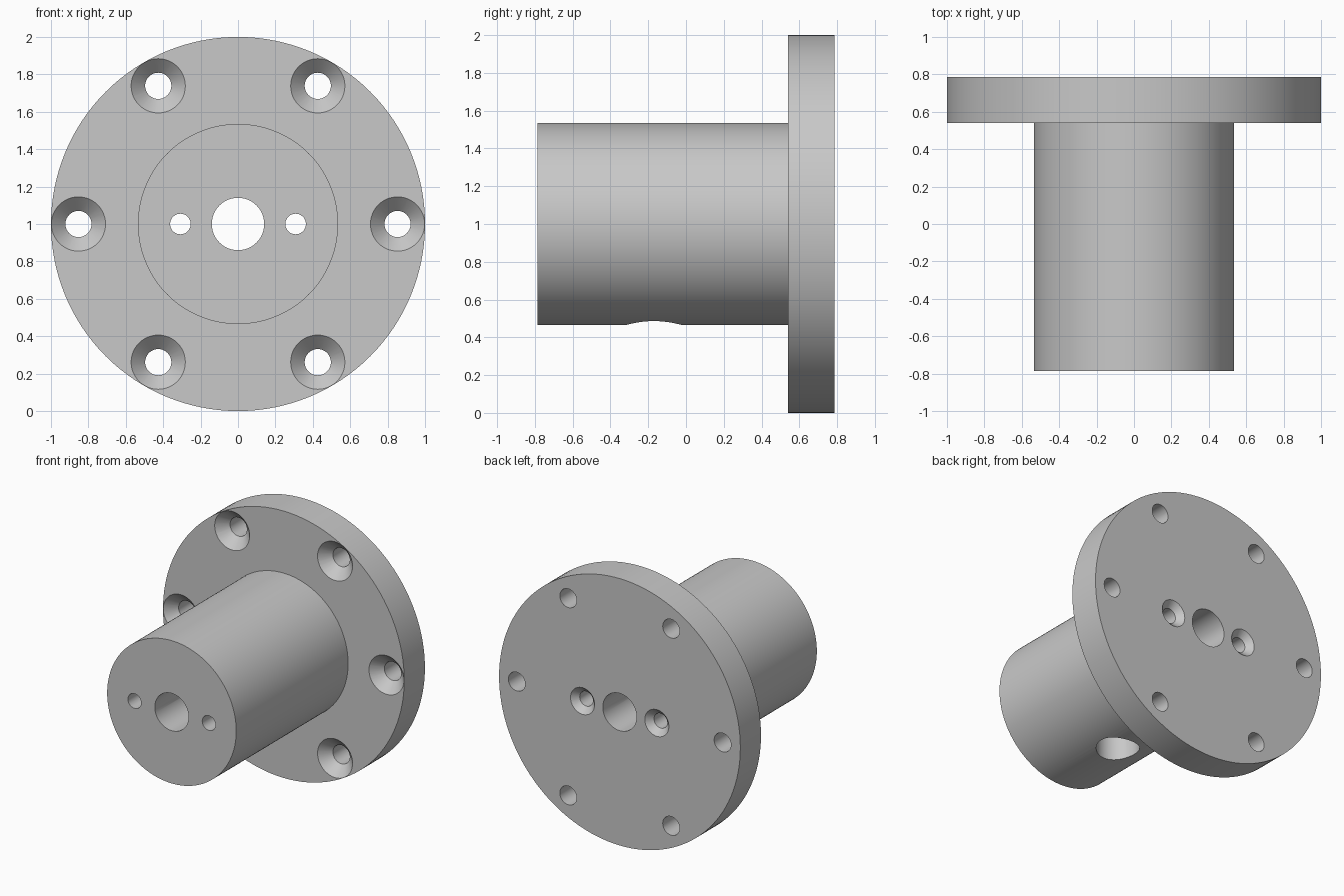
import bpy, bmesh
from math import cos, sin, pi, radians
from mathutils import Matrix, Vector

if "Cube" in bpy.data.objects:
    bpy.data.objects.remove(bpy.data.objects["Cube"])

CENTRE = Vector((0, 0, 1))      # main axis runs along y at this height
FRONT, SHOULDER, BACK = -0.785, 0.54, 0.785
BARREL_R, FLANGE_R, BORE_R = 0.535, 1.0, 0.14

steel = bpy.data.materials.new("light_grey_metal")
steel.use_nodes = True
grey = (0.58, 0.58, 0.58, 1)
steel.diffuse_color = grey
steel.node_tree.nodes["Principled BSDF"].inputs["Base Color"].default_value = grey


def lathe(bm, profile, matrix, sides, ring=False):
    """Revolve (radius, y) points about y; ring=True closes the profile on itself."""
    loops = [[bm.verts.new(matrix @ Vector((r * cos(2 * pi * i / sides), y,
                                            r * sin(2 * pi * i / sides))))
              for i in range(sides)] for r, y in profile]
    pairs = list(zip(loops, loops[1:]))
    if ring:
        pairs.append((loops[-1], loops[0]))
    else:
        bm.faces.new(loops[0])
        bm.faces.new(loops[-1])
    for a, b in pairs:
        for i in range(sides):
            j = (i + 1) % sides
            bm.faces.new((a[i], a[j], b[j], b[i]))


def make_object(name, bm):
    bmesh.ops.recalc_face_normals(bm, faces=bm.faces)
    mesh = bpy.data.meshes.new(name)
    bm.to_mesh(mesh)
    bm.free()
    mesh.materials.append(steel)
    obj = bpy.data.objects.new(name, mesh)
    bpy.context.collection.objects.link(obj)
    return obj


# Flanged barrel with its central bore
bm = bmesh.new()
lathe(bm, [(BORE_R, FRONT), (BARREL_R, FRONT), (BARREL_R, SHOULDER),
           (FLANGE_R, SHOULDER), (FLANGE_R, BACK), (BORE_R, BACK)],
      Matrix.Translation(CENTRE), 128, ring=True)
body = make_object("flanged_barrel", bm)

bm = bmesh.new()
EXTRA = 0.02                    # cutter overshoot past each face

# Six flange screw holes, countersunk from the front
hole_r, sink_r = 0.07, 0.145
for k in range(6):
    a = k * pi / 3
    spot = CENTRE + 0.853 * Vector((cos(a), 0, sin(a)))
    lathe(bm, [(sink_r, SHOULDER - EXTRA), (sink_r, SHOULDER),
               (hole_r, SHOULDER + sink_r - hole_r), (hole_r, BACK + EXTRA)],
          Matrix.Translation(spot), 48)

# Two long pin holes through the barrel, countersunk from the back
pin_r, pin_sink = 0.055, 0.1
for side in (-1, 1):
    lathe(bm, [(pin_r, FRONT - EXTRA), (pin_r, BACK - pin_sink + pin_r),
               (pin_sink, BACK), (pin_sink, BACK + EXTRA)],
          Matrix.Translation(CENTRE + Vector((side * 0.308, 0, 0))), 48)

# Cross port from the underside into the bore
lathe(bm, [(0.148, 0.3), (0.148, 0.98)],
      Matrix.Translation((0, -0.17, 0)) @ Matrix.Rotation(pi / 2, 4, 'X'), 64)
cutter = make_object("hole_cutter", bm)
cutter.hide_render = True

# Cut all the holes, then shade smooth with sharp rims
cut = body.modifiers.new("holes", 'BOOLEAN')
cut.operation = 'DIFFERENCE'
cut.solver = 'EXACT'
cut.object = cutter
bpy.ops.object.select_all(action='DESELECT')
body.select_set(True)
bpy.context.view_layer.objects.active = body
bpy.ops.object.modifier_apply(modifier=cut.name)
bpy.data.objects.remove(cutter)
bpy.ops.object.shade_smooth_by_angle(angle=radians(30))
